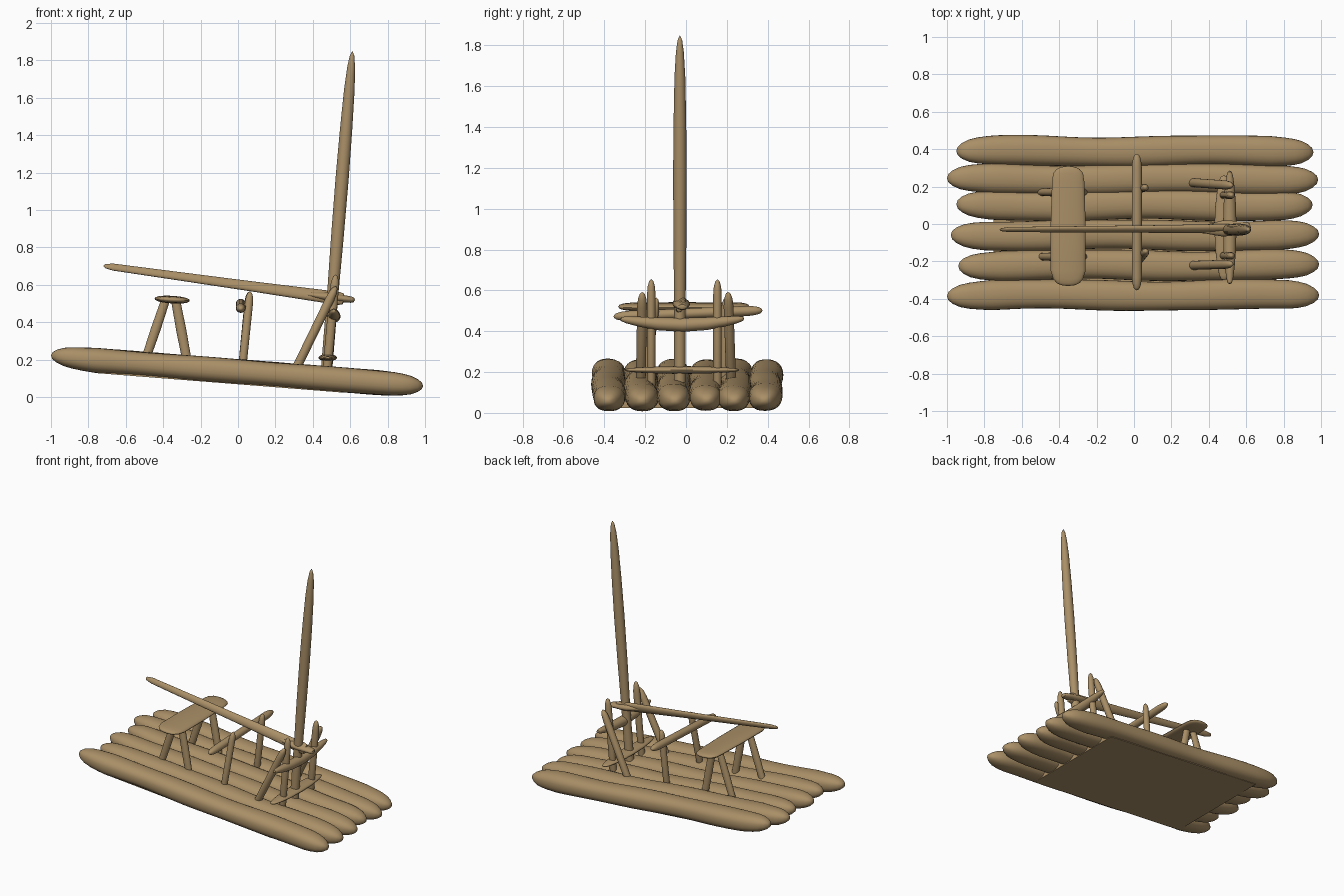
import bpy, bmesh, math
from mathutils import Vector

if "Cube" in bpy.data.objects:
    bpy.data.objects.remove(bpy.data.objects["Cube"])

wood = bpy.data.materials.new("tan_wood")
wood.diffuse_color = (0.40, 0.275, 0.135, 1)
wood.use_nodes = True
wood.node_tree.nodes["Principled BSDF"].inputs["Base Color"].default_value = wood.diffuse_color

ROUND = [(0, 0), (.006, .35), (.02, .62), (.05, .85), (.1, 1), (.5, 1), (.9, 1), (.95, .85), (.98, .62), (.994, .35), (1, 0)]
POST = [(0, .9), (.02, 1), (.5, 1), (.85, 1), (.93, .85), (.98, .5), (1, 0)]


def limb(name, p0, p1, ra, rb, prof=ROUND, side=(0, 1, 0), offset=None, power=1.0, segs=20):
    """Loft superellipse rings from p0 to p1; ra is the radius along 'side', rb across it."""
    p0, p1 = Vector(p0), Vector(p1)
    d = (p1 - p0).normalized()
    s = Vector(side)
    u = (s - d * s.dot(d)).normalized()
    v = d.cross(u)
    bm = bmesh.new()
    rings = []
    for t, k in prof:
        c = p0.lerp(p1, t) + (Vector(offset(t)) if offset else Vector())
        if k == 0:
            rings.append([bm.verts.new(c)])
            continue
        ring = []
        for i in range(segs):
            a = 2 * math.pi * i / segs
            ca, sa = math.cos(a), math.sin(a)
            ring.append(bm.verts.new(c + u * ra * k * math.copysign(abs(ca) ** power, ca)
                                     + v * rb * k * math.copysign(abs(sa) ** power, sa)))
        rings.append(ring)
    for A, B in zip(rings, rings[1:]):
        for i in range(segs):
            j = (i + 1) % segs
            if len(A) == 1:
                bm.faces.new((A[0], B[j], B[i]))
            elif len(B) == 1:
                bm.faces.new((A[i], A[j], B[0]))
            else:
                bm.faces.new((A[i], A[j], B[j], B[i]))
    for R in (rings[0], rings[-1]):
        if len(R) > 1:
            bm.faces.new(R)
    bmesh.ops.recalc_face_normals(bm, faces=bm.faces)
    me = bpy.data.meshes.new(name)
    bm.to_mesh(me)
    bm.free()
    me.materials.append(wood)
    ob = bpy.data.objects.new(name, me)
    bpy.context.collection.objects.link(ob)
    bpy.context.view_layer.objects.active = ob
    ob.select_set(True)
    bpy.ops.object.shade_smooth_by_angle(angle=math.radians(45))
    ob.select_set(False)
    return ob


def deck(x):
    return .136 - .079 * x


# raft logs, gently wavy along their length
logs = [(.39, -.95, .96), (.24, -1, .985), (.10, -.95, .955), (-.06, -.98, .99), (-.22, -.94, .99), (-.38, -1, .99)]
for n, (y, x0, x1) in enumerate(logs):
    prof = [(0, 0), (.004, .28), (.015, .52), (.035, .75), (.06, .88), (.09, .96)]
    prof += [(.12 + .04 * i, 1 + .03 * math.sin(i * .75 + n * 1.7)) for i in range(20)]
    prof += [(.92, .96), (.945, .88), (.967, .75), (.985, .52), (.996, .28), (1, 0)]
    limb("raft_log_%d" % (n + 1), (x0, y, deck(x0)), (x1, y, deck(x1)), .079, .065, prof,
         offset=lambda t, n=n: (0, .006 * math.sin(t * 11 + n), .008 * max(0, 1 - t * 10)), power=.85, segs=28)

# flat panel under the logs
bm = bmesh.new()
rows = [[bm.verts.new((x, y, deck(x) + dz)) for x, y in ((-.75, -.41), (.55, -.41), (.55, .41), (-.75, .41))]
        for dz in (-.068, -.035)]
bm.faces.new(rows[0][::-1])
bm.faces.new(rows[1])
for i in range(4):
    j = (i + 1) % 4
    bm.faces.new((rows[0][i], rows[0][j], rows[1][j], rows[1][i]))
me = bpy.data.meshes.new("bottom_panel")
bm.to_mesh(me)
bm.free()
me.materials.append(wood)
bpy.context.collection.objects.link(bpy.data.objects.new("bottom_panel", me))

# mast with a pointed top
limb("mast", (.474, -.03, .15), (.612, -.03, 1.85), .03, .032,
     [(0, .95), (.25, .95), (.4, 1.05), (.6, 1.1), (.75, 1.03), (.88, .88), (.95, .65), (.985, .38), (1, 0)])

# boom: thin tip, widening to a flat end at the mast
limb("boom", (-.72, -.03, .702), (.575, -.025, .522), .04, .023,
     [(0, 0), (.008, .3), (.04, .5), (.3, .6), (.6, .72), (.97, .95), (.99, .8), (1, 0)], side=(0, .5, 1))
limb("boom_collar", (.34, -.03, .553), (.625, -.018, .518), .042, .024,
     [(0, .3), (.2, .62), (.45, 1), (.6, 1), (.8, .8), (.93, .7), (.98, .5), (1, 0)])

# seat plank and its four splayed legs
limb("seat", (-.352, -.332, .52), (-.352, .31, .522), .094, .02,
     [(0, 0), (.008, .4), (.025, .65), (.06, .85), (.13, 1), (.5, 1), (.87, .92), (.94, .85), (.975, .65), (.992, .4), (1, 0)],
     side=(1, 0, -.06), power=.9)
for y, tag in ((-.175, "front"), (.17, "back")):
    limb(tag + "_seat_leg_outer", (-.495, y, .2), (-.385, y, .525), .022, .026, [(0, .9), (.5, 1), (1, .9)])
    limb(tag + "_seat_leg_inner", (-.27, y, .18), (-.335, y, .525), .022, .027, [(0, .9), (.5, 1), (1, .9)])

# middle rail on two posts
limb("middle_rail", (.015, -.355, .472), (.015, .375, .502), .025, .027)
limb("front_middle_post", (.022, -.2, .15), (.065, -.145, .565), .021, .022, POST)
limb("back_middle_post", (.022, .185, .15), (.062, .195, .565), .021, .022, POST)

# mast frame: upright posts, sloping braces, two cross bars
for sgn, tag in ((-1, "front"), (1, "back")):
    y = sgn * .162 - .008
    limb(tag + "_mast_post", (.475, y, .13), (.522, y, .655), .021, .024, POST)
    limb(tag + "_mast_brace", (.3, sgn * .222, .13), (.525, sgn * .21 - .004, .592), .024, .024, POST)
LENS = [(0, 0), (.01, .3), (.05, .5), (.15, .72), (.3, .92), (.5, 1), (.7, .92), (.85, .72), (.95, .5), (.99, .3), (1, 0)]
limb("upper_cross_bar", (.512, -.322, .46), (.512, .285, .462), .036, .034, LENS, side=(1, 0, 0),
     offset=lambda t: (0, 0, -.03 * math.sin(math.pi * t)))
limb("lower_cross_bar", (.48, -.3, .21), (.48, .26, .21), .05, .019, LENS, side=(1, 0, 0))
